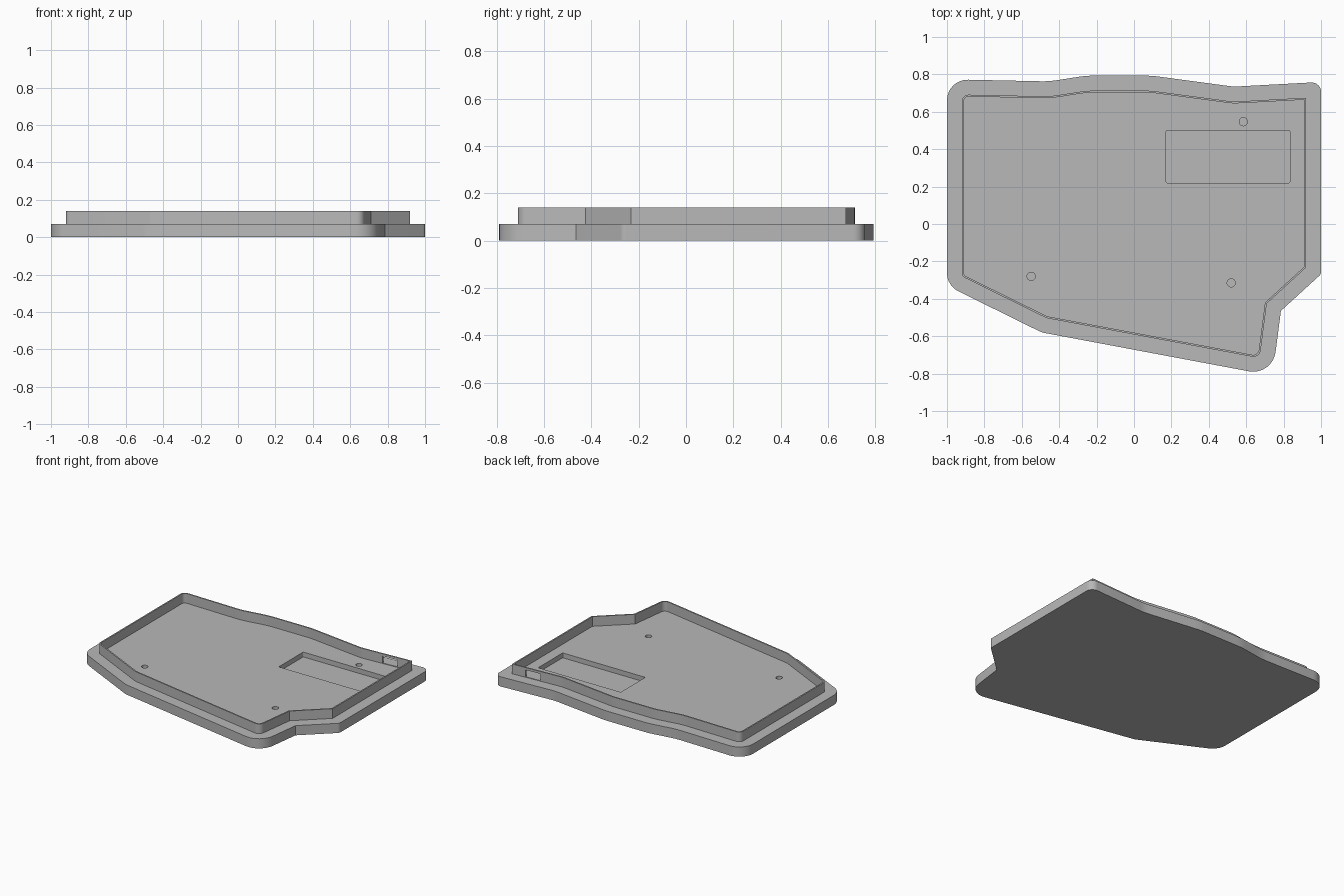
import bpy
import bmesh
from math import tan, sin
from mathutils import Vector

if "Cube" in bpy.data.objects:
    bpy.data.objects.remove(bpy.data.objects["Cube"])

FLOOR, TOP = 0.07, 0.14
LEDGE, THICK, POCKET = 0.08, 0.01, 0.035

grey = bpy.data.materials.new("plain_grey")
grey.use_nodes = True
grey.diffuse_color = (0.48, 0.48, 0.48, 1)
grey.node_tree.nodes["Principled BSDF"].inputs["Base Color"].default_value = grey.diffuse_color

# Rim outline, clockwise: x, y, rim corner radius, base corner radius
OUTLINE = [
    (-0.92, 0.692, 0.035, 0.11), (-0.45, 0.682, 0.5, 0.5),
    (-0.25, 0.713, 0.5, 0.5), (0.09, 0.713, 0.5, 0.5),
    (0.53, 0.654, 0.3, 0.3), (0.92, 0.675, 0, 0.05),
    (0.92, -0.233, 0, 0.03), (0.71, -0.425, 0, 0),
    (0.672, -0.717, 0.04, 0.12), (-0.468, -0.503, 0.05, 0.13),
    (-0.92, -0.28, 0.03, 0.11),
]
points = [Vector(c[:2]) for c in OUTLINE]
rim_radii = [c[2] for c in OUTLINE]
base_radii = [c[3] for c in OUTLINE]


def offset(poly, dist):
    """Move every side of a clockwise outline outwards by dist."""
    out = []
    for i, p in enumerate(poly):
        a = (p - poly[i - 1]).normalized()
        b = (poly[(i + 1) % len(poly)] - p).normalized()
        n, m = Vector((-a.y, a.x)), Vector((-b.y, b.x))
        out.append(p + (n + m) * dist / (1 + n.dot(m)))
    return out


def fillet(poly, radii, steps=8):
    """Round each corner by its radius."""
    out = []
    for i, (p, r) in enumerate(zip(poly, radii)):
        if r == 0:
            out.append(p)
            continue
        u = (poly[i - 1] - p).normalized()
        v = (poly[(i + 1) % len(poly)] - p).normalized()
        half = u.angle(v) / 2
        to_centre = (u + v).normalized() * r / sin(half)
        start = u * r / tan(half) - to_centre
        end = v * r / tan(half) - to_centre
        for k in range(steps + 1):
            spoke = start.normalized().slerp(end.normalized(), k / steps)
            out.append(p + to_centre + spoke.normalized() * r)
    return out


def finish(name, bm):
    bmesh.ops.recalc_face_normals(bm, faces=bm.faces[:])
    mesh = bpy.data.meshes.new(name)
    bm.to_mesh(mesh)
    bm.free()
    mesh.materials.append(grey)
    obj = bpy.data.objects.new(name, mesh)
    bpy.context.collection.objects.link(obj)
    return obj


def prism(name, outline, z0, z1, inner=None):
    """Upright solid from an outline, or a hollow ring if inner is given."""
    bm = bmesh.new()

    def ring(pts, z):
        return [bm.verts.new((p.x, p.y, z)) for p in pts]

    def bridge(a, b):
        for i in range(len(a)):
            bm.faces.new((a[i - 1], a[i], b[i], b[i - 1]))

    low, high = ring(outline, z0), ring(outline, z1)
    bridge(low, high)
    if inner:
        in_low, in_high = ring(inner, z0), ring(inner, z1)
        bridge(in_low, in_high)
        bridge(low, in_low)
        bridge(high, in_high)
    else:
        bm.faces.new(low)
        bm.faces.new(high)
    return finish(name, bm)


def box(name, x0, x1, y0, y1, z0, z1):
    corners = [Vector(c) for c in ((x0, y1), (x1, y1), (x1, y0), (x0, y0))]
    return prism(name, fillet(corners, [0.006] * 4, 3), z0, z1)


def select(obj):
    bpy.ops.object.select_all(action='DESELECT')
    obj.select_set(True)
    bpy.context.view_layer.objects.active = obj


def cut(obj, cutter):
    cutter.hide_render = True
    mod = obj.modifiers.new("cut", 'BOOLEAN')
    mod.operation, mod.solver, mod.object = 'DIFFERENCE', 'EXACT', cutter
    select(obj)
    bpy.ops.object.modifier_apply(modifier=mod.name)
    bpy.data.objects.remove(cutter)


# Base plate with its wide ledge
base = prism("base_plate", fillet(offset(points, LEDGE), base_radii), 0, FLOOR)

# Rectangular recess in the floor
cut(base, box("recess_cutter", 0.172, 0.833, 0.22, 0.5, FLOOR - POCKET, TOP))

# Blind screw holes
for x, y in ((0.585, 0.547), (-0.55, -0.28), (0.52, -0.315)):
    bm = bmesh.new()
    bmesh.ops.create_cone(bm, cap_ends=True, segments=32, radius1=0.022, radius2=0.022, depth=0.1)
    bmesh.ops.translate(bm, verts=bm.verts[:], vec=(x, y, FLOOR - POCKET + 0.05))
    cut(base, finish("hole_cutter", bm))

# Thin upright rim
inner_radii = [max(r - THICK, 0.01) if r else 0 for r in rim_radii]
rim = prism("rim_wall", fillet(points, rim_radii), FLOOR, TOP,
            fillet(offset(points, -THICK), inner_radii))

# Connector slot through the back of the rim
cut(rim, box("slot_cutter", 0.70, 0.815, 0.58, 0.75, FLOOR + 0.004, 0.123))

for obj in (base, rim):
    select(obj)
    bpy.ops.object.shade_smooth_by_angle()
